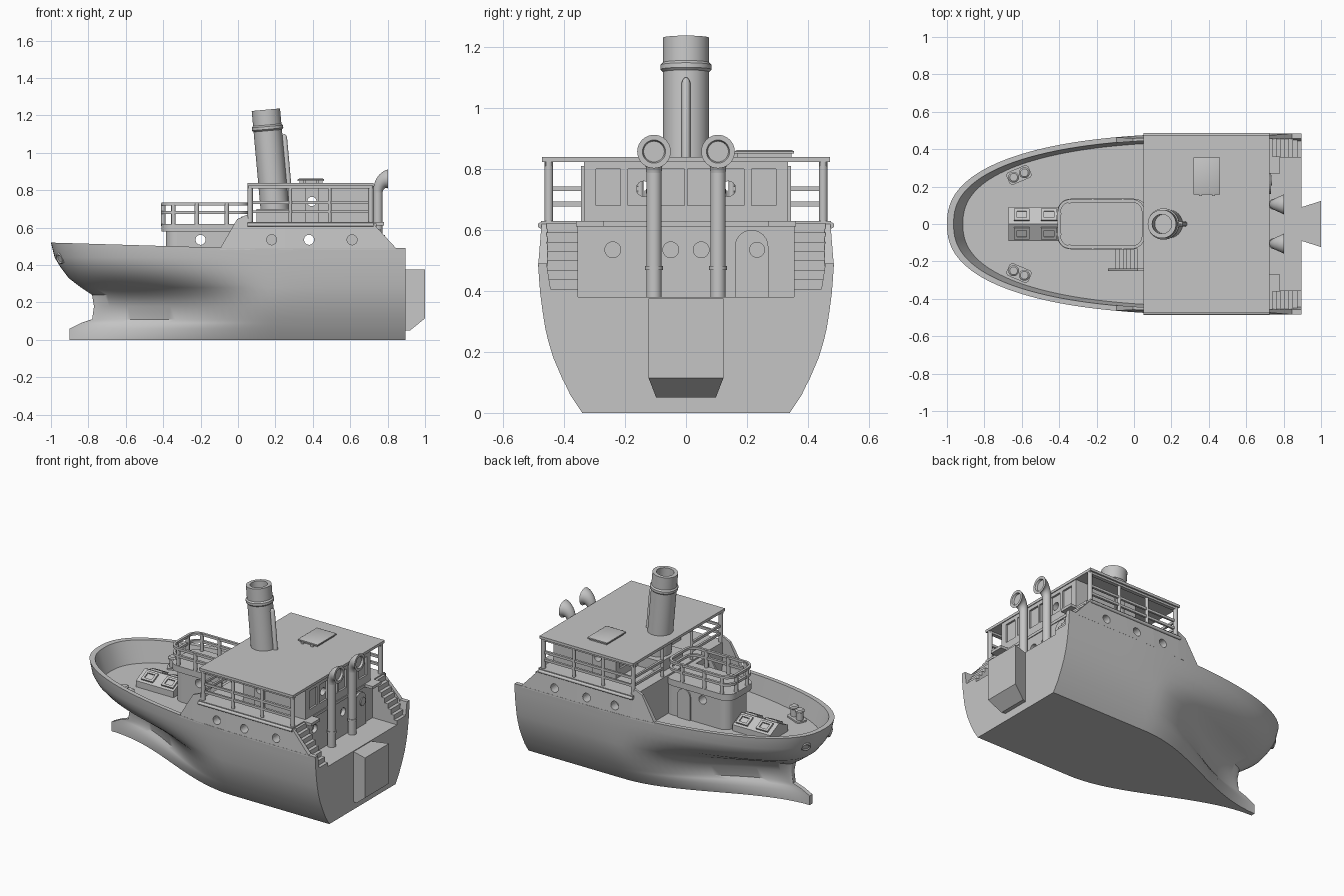
import bpy, bmesh, math
from mathutils import Vector, Matrix

if "Cube" in bpy.data.objects:
    bpy.data.objects.remove(bpy.data.objects["Cube"], do_unlink=True)

grey = bpy.data.materials.new("plain_grey")
grey.use_nodes = True
grey.diffuse_color = (0.56, 0.56, 0.56, 1)
grey.node_tree.nodes["Principled BSDF"].inputs["Base Color"].default_value = (0.56, 0.56, 0.56, 1)


def finish(ob, angle=35):
    """Weld, face outward and shade smooth with sharp edges kept."""
    bm = bmesh.new()
    bm.from_mesh(ob.data)
    bmesh.ops.remove_doubles(bm, verts=bm.verts, dist=1e-5)
    bmesh.ops.recalc_face_normals(bm, faces=bm.faces)
    bm.to_mesh(ob.data)
    bm.free()
    bpy.ops.object.select_all(action='DESELECT')
    ob.select_set(True)
    bpy.context.view_layer.objects.active = ob
    bpy.ops.object.shade_smooth_by_angle(angle=math.radians(angle))
    return ob


def mesh(name, verts, faces):
    me = bpy.data.meshes.new(name)
    me.from_pydata([tuple(v) for v in verts], [], faces)
    me.materials.append(grey)
    ob = bpy.data.objects.new(name, me)
    bpy.context.collection.objects.link(ob)
    return finish(ob)


def loft(name, rings, strip_start=False):
    """Closed solid through rings of equal point counts; a strip closes a folded first ring."""
    n = len(rings[0])
    faces = [(k * n + i, k * n + (i + 1) % n, (k + 1) * n + (i + 1) % n, (k + 1) * n + i)
             for k in range(len(rings) - 1) for i in range(n)]
    faces.append(tuple((len(rings) - 1) * n + i for i in range(n)))
    if strip_start:
        faces += [(i, i + 1, n - 2 - i, n - 1 - i) for i in range(n // 2 - 3)]
    else:
        faces.append(tuple(range(n)))
    return mesh(name, [v for r in rings for v in r], faces)


def prism(name, pts, z0, z1):
    return loft(name, [[(x, y, z) for x, y in pts] for z in (z0, z1)])


def side_slab(name, pts, ya, yb):
    """Side profile in x and z, spread between two y functions of x."""
    return loft(name, [[(x, f(x), z) for x, z in pts] for f in (ya, yb)])


def box(name, x0, x1, y0, y1, z0, z1):
    return prism(name, [(x0, y0), (x1, y0), (x1, y1), (x0, y1)], z0, z1)


def circle(n=32):
    return [(math.cos(2 * math.pi * i / n), math.sin(2 * math.pi * i / n)) for i in range(n)]


def lathe(name, profile, origin, axis, n=32):
    """Turn (radius, distance) points about an axis."""
    rot = Vector((0, 0, 1)).rotation_difference(Vector(axis)).to_matrix()
    return loft(name, [[Vector(origin) + rot @ Vector((r * c, r * s, h)) for c, s in circle(n)]
                       for r, h in profile])


def rod(name, a, b, r, n=16):
    d = Vector(b) - Vector(a)
    return lathe(name, [(r, 0), (r, d.length)], a, d.normalized(), n)


def square_rail(name, pts, half, cyclic=False):
    """Square bar along a level path."""
    cu = bpy.data.curves.new(name, 'CURVE')
    cu.dimensions = '3D'
    cu.bevel_depth, cu.bevel_resolution, cu.use_fill_caps = half * math.sqrt(2), 0, True
    sp = cu.splines.new('POLY')
    sp.points.add(len(pts) - 1)
    for p, q in zip(sp.points, pts):
        p.co = (*q, 1)
        p.tilt = math.pi / 4
    sp.use_cyclic_u = cyclic
    cu.materials.append(grey)
    ob = bpy.data.objects.new(name, cu)
    bpy.context.collection.objects.link(ob)
    bpy.ops.object.select_all(action='DESELECT')
    ob.select_set(True)
    bpy.context.view_layer.objects.active = ob
    bpy.ops.object.convert(target='MESH')
    return finish(bpy.context.object)


def cut(targets, cutters):
    for t in targets:
        for c in cutters:
            m = t.modifiers.new("cut", 'BOOLEAN')
            m.operation, m.solver, m.object = 'DIFFERENCE', 'EXACT', c
            bpy.context.view_layer.objects.active = t
            bpy.ops.object.modifier_apply(modifier=m.name)
        t.data.shade_flat()
    for c in cutters:
        bpy.data.objects.remove(c, do_unlink=True)


def round_rect(x0, x1, y, r):
    pts = []
    for cx, cy, a0 in ((x1 - r, y - r, 0), (x0 + r, y - r, 90), (x0 + r, r - y, 180), (x1 - r, r - y, 270)):
        pts += [(cx + r * math.cos(math.radians(a0 + a)), cy + r * math.sin(math.radians(a0 + a)))
                for a in range(0, 91, 10)]
    return pts


# Hull: waterlines blend from a fine entry low down to a round bow above
STERN, DECK = 0.895, 0.38


def half_width(x, stem, width, blend):
    s = min(1, max(0, (x - stem) / (0.2 - stem)))
    e = min(1, max(0, (x - stem) / (0.5 - stem)))
    least = 0.014 * (1 - blend)
    return least + (width - least) * ((1 - blend) * s * s * (3 - 2 * s)
                                      + blend * (1 - (1 - e) ** 2.5) ** 0.42)


def rim_y(x):
    return half_width(x, -1, 0.485, 1)


levels = [(0, -.9, .34, 0), (.06, -.9, .38, 0), (.09, -.84, .394, 0), (.11, -.78, .405, .03),
          (.18, -.77, .435, .09), (.24, -.78, .453, .24), (.28, -.84, .462, .52), (.33, -.905, .47, .82),
          (.39, -.95, .478, .96), (.44, -.98, .482, 1), (.49, -1, .485, 1),
          (.49, -.965, .457, 1), (DECK, -.915, .44, 1)]
rings = []
for k in range(49):
    t = (k / 48) ** 1.8
    half = []
    for z, stem, w, b in levels:
        x = stem + (STERN - stem) * t
        half.append((x, half_width(x, stem, w, b), z + (0.03 * max(0, -x) if z == .49 else 0)))
    rings.append(half + [(x, -y, z) for x, y, z in reversed(half)])
finish(loft("hull", rings, True), 55)
side_slab("stern_block", [(.88, .375), (1, .375), (1, .115), (.92, .05), (.88, .05)],
          lambda x: .09 + .033 * (x - .895) / .105, lambda x: -.09 - .033 * (x - .895) / .105)

# Lower deckhouse, side wings and forward cabin
house = box("lower_deckhouse", .05, .72, -.455, .455, .37, .615)
wing_top = [(-.095, .49), (-.005, .645), (.05, .67), (.06, .625), (.25, .625), (.45, .625),
            (.6, .625), (.725, .62), (.845, .49)]
wings = [loft("side_wing", [[(x, s * rim_y(x), .48), (x, s * (rim_y(x) - .08 * (z - .48)), z),
                             (x, s * (rim_y(x) - .03), z), (x, s * (rim_y(x) - .03), .48)]
                            for x, z in wing_top]) for s in (-1, 1)]
cabin = prism("forward_cabin", round_rect(-.385, .08, .115, .06), .37, .59)
prism("forward_cabin_deck", round_rect(-.41, .07, .135, .07), .58, .62)
box("upper_deck", .05, .725, -.475, .475, .612, .63)
for s in (-1, 1):
    rod("deck_edge_moulding", (.05, s * .476, .615), (.725, s * .476, .615), .01)
    box("stair_landing", .72, .78, s * .27, s * .36, .612, .63)

through = lambda x, z, r: rod("cutter", (x, -.6, z), (x, .6, z), r, 24)
aft_hole = lambda y, z: rod("cutter", (.695, y, z), (.75, y, z), .026, 24)
blind = [rod("cutter", (x, s * .42, .535), (x, s * .6, .535), .027, 24) for x in (.18, .61) for s in (-1, 1)]
cut([house] + wings, [through(.38, .535, .027)] + blind)
cut([house], [aft_hole(y, .535) for y in (-.24, -.05, .05)])
cut([cabin], [through(-.2, .535, .027)])

# Wheelhouse with window recesses, and side doors
wheelhouse = box("wheelhouse", .27, .72, -.335, .335, .62, .83)
windows = [box("cutter", x - .012, x + .012, y - .04, y + .04, .68, .80)
           for x in (.27, .72) for y in (-.255, -.15, -.045, .045, .15, .255)]
ports = [rod("cutter", (.2, s * .138, .735), (.8, s * .138, .735), .025, 24) for s in (-1, 1)]
cut([wheelhouse], windows + ports)
doors = [box("wheelhouse_door", .36, .43, s * .338 - .006, s * .338 + .006, .63, .81) for s in (-1, 1)]
cut([wheelhouse] + doors, [through(.395, .74, .025)])


# Arched doors with a round light
def arch(c, w, z0, z1):
    return [(c - w, z0), (c + w, z0)] + [(c + w * math.cos(a), z1 - w + w * math.sin(a))
                                         for a in (math.pi * i / 12 for i in range(13))]


aft_door = loft("aft_door", [[(x, y, z) for y, z in arch(.215, .055, .375, .6)] for x in (.71, .732)])
cut([aft_door], [rod("cutter", (.715, .233, .535), (.75, .233, .535), .018, 24)])
lathe("aft_door_light_ring", [(.018, 0), (.026, 0), (.026, .008), (.018, .008)], (.73, .233, .535), (1, 0, 0), 24)
side_slab("cabin_door", arch(-.07, .045, .38, .575), lambda x: .11, lambda x: .124)

# Roof and hatch
box("roof", .05, .725, -.472, .472, .823, .84)
loft("roof_hatch", [[(.39 + a * w, .257 + b * (w + .027), z) for a, b in ((-1, -1), (1, -1), (1, 1), (-1, 1))]
                    for w, z in ((.062, .835), (.062, .85), (.071, .85), (.071, .858), (.06, .863))])
for x in (.355, .425):
    box("hatch_hinge", x - .008, x + .008, .15, .168, .835, .855)

# Upper deck railings and posts
for s in (-1, 1):
    for x, r in ((.065, .014), (.28, .01), (.49, .01), (.71, .014)):
        rod("roof_post", (x, s * .45, .62), (x, s * .45, .83), r)
    rod("front_post", (.065, s * .15, .62), (.065, s * .15, .83), .01)
    for z in (.685, .735):
        square_rail("upper_rail", [(.71, s * .45, z), (.065, s * .45, z), (.065, s * .15, z)], .008)
    box("roof_beam", .055, .72, s * .45 - .012, s * .45 + .012, .81, .825)

# Forward cabin railing
outline = round_rect(-.4, .05, .124, .06)
for z in (.68, .727):
    square_rail("forward_rail", [(x, y, z) for x, y in outline], .008, True)
for s in (-1, 1):
    for x, y in ((-.4, .055), (-.345, .121), (-.22, .124), (-.06, .124)):
        rod("forward_rail_post", (x, s * y, .61), (x, s * y, .73), .012)

# Funnel leaning forward, with steam pipe
lean = Vector((-.09, 0, 1)).normalized()
foot = Vector((.203, 0, .63))
lathe("funnel", [(.076, 0), (.076, .49), (.084, .498), (.084, .513), (.076, .521), (.076, .603),
                 (.052, .603), (.052, .45)], foot, lean, 40)
box("funnel_base", .1, .28, -.11, .11, .62, .7)
lathe("steam_pipe", [(.014, .1), (.014, .455), (.01, .466), (.003, .472)],
      foot + Vector((.086, 0, 0)), lean, 16)

# Cowl ventilators: straight pipe, flaring elbow and hollow mouth facing aft
for y in (-.105, .105):
    elbow = []
    for a, r in [(math.pi * i / 20, .025 + .03 * (i / 10) ** 1.6) for i in range(11)] + [(math.pi / 2, .038)]:
        cx, cz = .748 + .055 * (1 - math.cos(a)), .787 + .07 * math.sin(a)
        elbow.append([(cx + r * c * math.cos(a), y + r * s, cz - r * c * math.sin(a)) for c, s in circle()])
    elbow.append([(.79, y + .034 * s, .857 - .034 * c) for c, s in circle()])
    loft("vent_cowl", elbow)
    rod("vent_pipe", (.748, y, .375), (.748, y, .79), .025, 32)
    rod("vent_collar", (.748, y, .468), (.748, y, .482), .029, 32)

# Stairs aft on both sides, and one flight by the forward cabin
for s in (-1, 1):
    for i in range(8):
        box("aft_step", .72, .895 - i * .022, s * .355, s * .457, .375 + i * .031, .375 + (i + 1) * .031)
for i in range(7):
    box("forward_step", -.1 + i * .02, .055, -.24, -.11, .375 + i * .035, .375 + (i + 1) * .035)
side_slab("forward_stair_side", [(-.14, .375), (.055, .375), (.055, .66), (.02, .66), (-.14, .42)],
          lambda x: -.25, lambda x: -.237)

# Foredeck skylight with framed panes
loft("skylight", [[(x, y, z) for y, z in ((-.092, .37), (-.092, .42), (0, .465), (.092, .42), (.092, .37))]
                  for x in (-.67, -.4)])
for s in (-1, 1):
    for x in (-.6, -.455):
        frame = box("skylight_frame", -.042, .042, -.034, .034, -.006, .01)
        cut([frame], [box("cutter", -.026, .026, -.02, .02, .002, .03)])
        frame.matrix_world = Matrix.Translation((x, s * .047, .443)) @ Matrix.Rotation(-s * .455, 4, 'X')

# Mooring bollards and bow hawse rings
for s in (-1, 1):
    base = Vector((-.615, s * .262, DECK))
    turn = Matrix.Rotation(s * .4, 4, 'Z')
    plate = prism("bollard_plate", round_rect(-.064, .064, .036, .02), -.01, .01)
    plate.matrix_world = Matrix.Translation(base) @ turn
    for d in (-.031, .031):
        lathe("bollard", [(.021, 0), (.021, .055), (.029, .06), (.029, .07), (.021, .076)],
              base + turn @ Vector((d, 0, 0)), (0, 0, 1), 20)
    lathe("hawse_ring", [(.018, -.02), (.032, -.02), (.032, .002), (.025, .007), (.018, .002)],
          (-.95, s * .125, .435), Vector((-.75, s * .55, -.35)).normalized(), 24)
